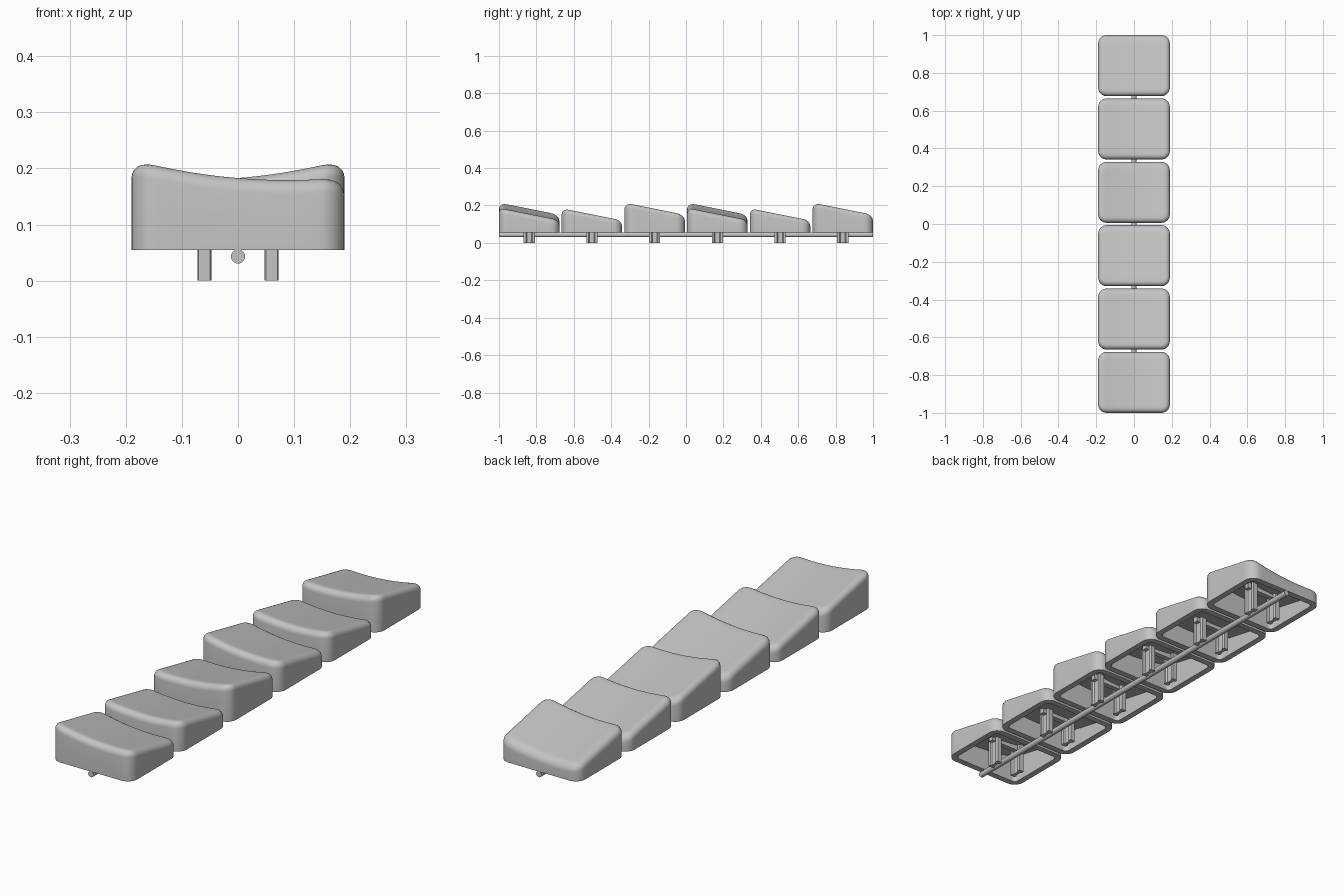
import bpy, bmesh, math
from mathutils import Vector

cube = bpy.data.objects.get("Cube")
if cube:
    bpy.data.objects.remove(cube)

grey = bpy.data.materials.new("light_grey_plastic")
grey.use_nodes = True
colour = (0.55, 0.55, 0.55, 1)
grey.diffuse_color = colour
grey.node_tree.nodes["Principled BSDF"].inputs["Base Color"].default_value = colour

HALF_X, HALF_Y, CORNER = 0.19, 0.1615, 0.045
RIM, FILLET, WALL, ROOF = 0.055, 0.03, 0.027, 0.03
PITCH = 0.3354


def finish(name, bm, angle=35):
    bmesh.ops.recalc_face_normals(bm, faces=bm.faces)
    mesh = bpy.data.meshes.new(name)
    bm.to_mesh(mesh)
    bm.free()
    mesh.materials.append(grey)
    obj = bpy.data.objects.new(name, mesh)
    bpy.context.collection.objects.link(obj)
    bpy.ops.object.select_all(action='DESELECT')
    obj.select_set(True)
    bpy.context.view_layer.objects.active = obj
    bpy.ops.object.shade_smooth_by_angle(angle=math.radians(angle))
    return obj


def rounded_rectangle(inset, straight=14, arc=6):
    """Evenly divided outline, moved inwards by inset."""
    radius = max(CORNER - inset, 0.012)
    cx, cy = HALF_X - inset - radius, HALF_Y - inset - radius
    centres = [(cx, cy), (-cx, cy), (-cx, -cy), (cx, -cy)]
    points = []
    for k, (x, y) in enumerate(centres):
        for i in range(arc + 1):
            a = math.pi / 2 * (k + i / arc)
            points.append(Vector((x + radius * math.cos(a), y + radius * math.sin(a))))
        a = math.pi / 2 * k
        nx, ny = centres[(k + 1) % 4]
        end = Vector((nx - radius * math.sin(a), ny + radius * math.cos(a)))
        start = points[-1].copy()
        points += [start.lerp(end, i / straight) for i in range(1, straight)]
    return points


def keycap(name, y0, tilt):
    """Hollow cap with a dished top; tilt raises the left (+1) or right (-1) side."""
    centre_height = 0.183 if tilt else 0.167

    def top(p):
        return centre_height + tilt * 0.083 * p.x + 0.47 * p.x ** 2 - 0.2 * (p.y + 0.135)

    outer, inner = rounded_rectangle(0), rounded_rectangle(WALL)
    rings = []
    # cavity ceiling, cavity wall and rim
    for s in (0.2, 0.4, 0.6, 0.8, 1):
        rings.append([(p.x * s, p.y * s, top(p * s) - ROOF) for p in inner])
    rings.append([(p.x, p.y, RIM) for p in inner])
    rings.append([(p.x, p.y, RIM) for p in outer])
    # side wall and rounded top edge
    for i in range(7):
        a = math.pi / 2 * i / 6
        edge = rounded_rectangle(FILLET * (1 - math.cos(a)))
        rings.append([(p.x, p.y, top(p) - FILLET * (1 - math.sin(a))) for p in edge])
    # dished top
    for s in (0.85, 0.7, 0.55, 0.4, 0.25, 0.1):
        rings.append([(p.x * s, p.y * s, top(p * s)) for p in edge])

    bm = bmesh.new()
    loops = [[bm.verts.new((x, y + y0, z)) for x, y, z in ring] for ring in rings]
    count = len(outer)
    for low, high in zip(loops, loops[1:]):
        for i in range(count):
            j = (i + 1) % count
            bm.faces.new((low[i], low[j], high[j], high[i]))
    middle = Vector((0, 0))
    for loop, height in ((loops[0], top(middle) - ROOF), (loops[-1], top(middle))):
        tip = bm.verts.new((0, y0, height))
        for i in range(count):
            bm.faces.new((loop[i], loop[(i + 1) % count], tip))
    finish(name, bm)


def stem(name, x0, y0, ceiling):
    """Post with a waisted section."""
    quarter = [(0.007, 0), (0.007, 0.012), (0.0125, 0.017), (0.0125, 0.027), (0.0105, 0.03)]
    right = [(x, -y) for x, y in reversed(quarter)] + quarter[1:]
    outline = right + [(-x, y) for x, y in reversed(right)]
    bm = bmesh.new()
    base = bm.faces.new([bm.verts.new((x0 + x, y0 + y, 0)) for x, y in outline])
    ext = bmesh.ops.extrude_face_region(bm, geom=[base])
    for v in ext["geom"]:
        if isinstance(v, bmesh.types.BMVert):
            v.co.z = ceiling
    finish(name, bm, 30)


def box(name, centre, size):
    bm = bmesh.new()
    bmesh.ops.create_cube(bm, size=1)
    for v in bm.verts:
        v.co = Vector(centre) + Vector([c * s for c, s in zip(v.co, size)])
    finish(name, bm, 30)


# Six caps: lean right, centred, lean left, repeated
for i in range(6):
    y = (i - 2.5) * PITCH
    tilt = (-1, 0, 1)[i % 3]
    ceiling = 0.13 if tilt else 0.115
    keycap(f"keycap_{i + 1}", y, tilt)
    for side, label in ((1, "left"), (-1, "right")):
        stem(f"stem_{label}_{i + 1}", side * 0.06, y, ceiling)
    box(f"stem_rib_{i + 1}", (0, y, ceiling - 0.011), (0.17, 0.022, 0.026))

# Thin round rod joining the caps
bm = bmesh.new()
bmesh.ops.create_cone(bm, cap_ends=True, segments=24, radius1=0.0125, radius2=0.0125, depth=2)
for v in bm.verts:
    v.co = Vector((v.co.x, v.co.z, 0.043 + v.co.y))
finish("connecting_rod", bm)
